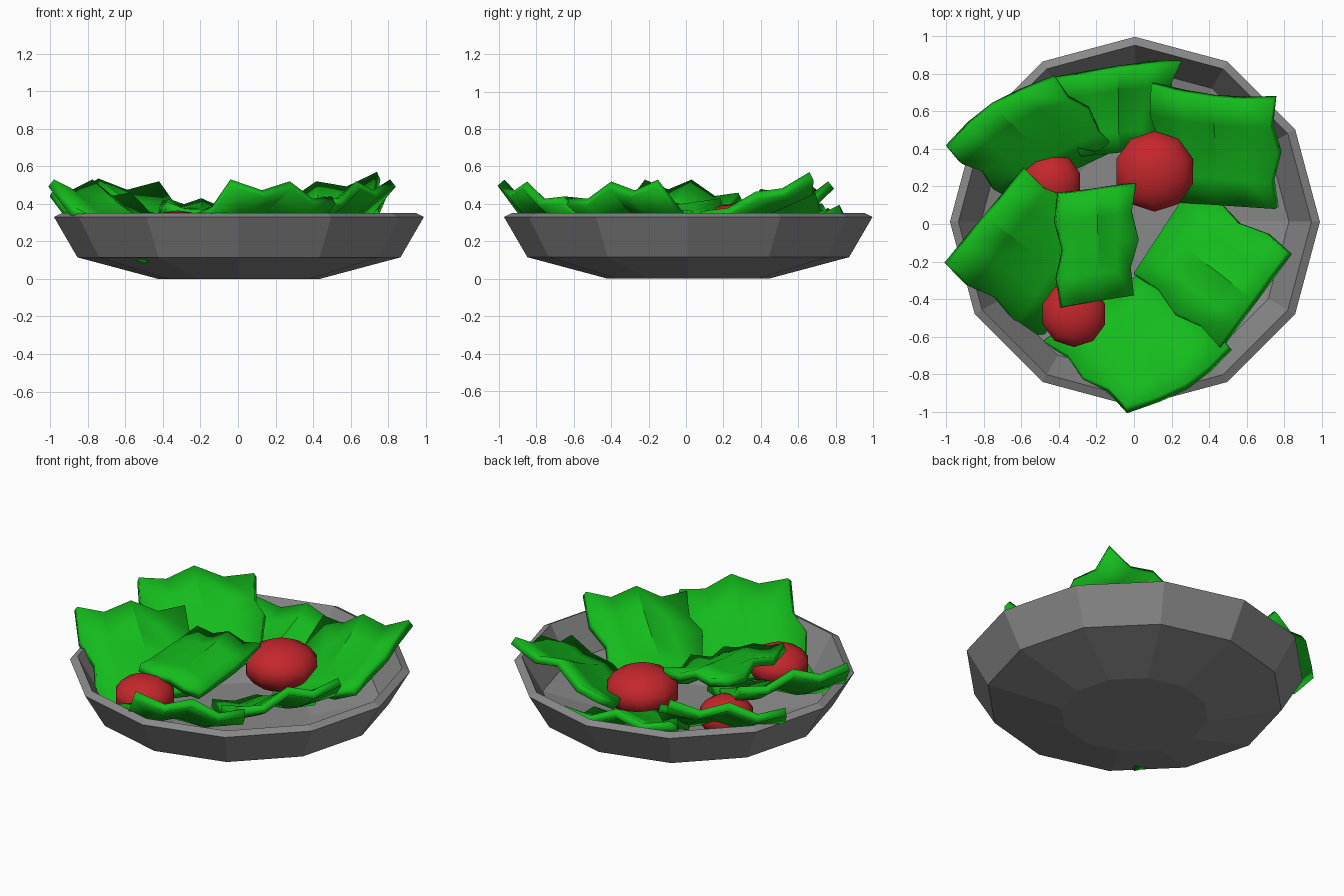
import bpy, bmesh, math
from mathutils import Vector

if "Cube" in bpy.data.objects:
    bpy.data.objects.remove(bpy.data.objects["Cube"])


def material(name, color):
    m = bpy.data.materials.new(name)
    m.diffuse_color = (*color, 1)
    m.use_nodes = True
    m.node_tree.nodes["Principled BSDF"].inputs["Base Color"].default_value = m.diffuse_color
    return m


green = material("lettuce_green", (0.007, 0.5, 0.012))
red = material("tomato_red", (0.55, 0.02, 0.025))
grey = material("bowl_grey", (0.25, 0.25, 0.25))


def add_object(name, bm, mat):
    me = bpy.data.meshes.new(name)
    bm.to_mesh(me)
    bm.free()
    ob = bpy.data.objects.new(name, me)
    bpy.context.collection.objects.link(ob)
    me.materials.append(mat)
    return ob


def smooth(ob, angle=30):
    bpy.ops.object.select_all(action='DESELECT')
    ob.select_set(True)
    bpy.context.view_layer.objects.active = ob
    bpy.ops.object.shade_smooth_by_angle(angle=math.radians(angle))


# Twelve-sided bowl, turned from a closed outer and inner profile
bm = bmesh.new()
profile = [(0.43, 0), (0.86, 0.115), (0.985, 0.33), (0.94, 0.352), (0.82, 0.14), (0.41, 0.03)]
rings = [[bm.verts.new((0.005 + r * math.cos(i * math.pi / 6),
                        0.012 + r * math.sin(i * math.pi / 6), z)) for i in range(12)]
         for r, z in profile]
for a, b in zip(rings, rings[1:]):
    for i in range(12):
        j = (i + 1) % 12
        bm.faces.new((a[i], a[j], b[j], b[i]))
bm.faces.new(rings[0][::-1])
bm.faces.new(rings[-1])
add_object("bowl", bm, grey)


# Ruffled leaf: outer edge from a to b, inner edge from d to c
def leaf(name, a, b, c, d, bulge=0.06, sag=0.04, ruffle=0.035, n=4):
    a, b, c, d = map(Vector, (a, b, c, d))
    out = ((a + b) - (c + d)) * Vector((1, 1, 0))
    out.normalize()
    side = Vector((out.y, -out.x, 0))
    bm = bmesh.new()
    grid = []
    for j in range(n + 1):
        v = j / n
        row = []
        for i in range(n + 1):
            u = i / n
            p = a.lerp(b, u).lerp(d.lerp(c, u), v)
            p += out * bulge * math.sin(math.pi * u) * (1 - v)
            p.z -= sag * math.sin(math.pi * v)
            if 0 < i < n:
                p.z += ruffle * (-1) ** i * (1 - 0.5 * v)
            # ragged side edges
            if i in (0, n) and 0 < j < n:
                p += side * 0.02 * (-1) ** j
                p.z += 0.02 * (-1) ** j
            row.append(bm.verts.new(p))
        grid.append(row)
    for j in range(n):
        for i in range(n):
            bm.faces.new((grid[j][i], grid[j][i + 1], grid[j + 1][i + 1], grid[j + 1][i]))
    bm.normal_update()
    if sum(f.normal.z for f in bm.faces) < 0:
        bmesh.ops.reverse_faces(bm, faces=bm.faces[:])
    ob = add_object(name, bm, green)
    mod = ob.modifiers.new("thickness", "SOLIDIFY")
    mod.thickness = 0.05
    mod.offset = -1
    smooth(ob)


# Lettuce leaves around the rim and one in the middle
leaf("leaf_back_left", (-0.98, 0.40, 0.48), (-0.42, 0.76, 0.52), (-0.08, 0.40, 0.20), (-0.65, 0.13, 0.19), 0.06, 0.0)
leaf("leaf_back", (-0.42, 0.76, 0.38), (0.25, 0.86, 0.34), (0.12, 0.40, 0.18), (-0.28, 0.36, 0.24), 0.01, 0.02)
leaf("leaf_back_right", (0.09, 0.73, 0.40), (0.74, 0.66, 0.57), (0.75, 0.08, 0.36), (0.15, 0.12, 0.14), -0.03, 0.02)
leaf("leaf_right", (0.81, -0.15, 0.53), (0.45, -0.65, 0.44), (0.00, -0.26, 0.22), (0.30, 0.20, 0.15), 0.0, 0.03)
leaf("leaf_front", (-0.04, -0.97, 0.53), (0.50, -0.65, 0.44), (0.05, -0.25, 0.16), (-0.48, -0.62, 0.16))
leaf("leaf_left", (-0.98, -0.22, 0.53), (-0.57, 0.28, 0.46), (-0.12, -0.05, 0.24), (-0.49, -0.61, 0.13), 0.0)
leaf("leaf_middle", (-0.40, 0.16, 0.42), (0.01, 0.21, 0.40), (0.00, -0.38, 0.31), (-0.38, -0.44, 0.41), 0.0, 0.01, 0.02)


# Tomatoes: squashed low-poly spheres
def tomato(name, center, radius, height):
    bpy.ops.mesh.primitive_uv_sphere_add(segments=10, ring_count=7, radius=1, location=center)
    ob = bpy.context.object
    ob.name = name
    ob.scale = (radius, radius, height)
    ob.data.materials.append(red)
    smooth(ob, 40)


tomato("tomato_large", (0.11, 0.28, 0.26), 0.22, 0.145)
tomato("tomato_left", (-0.44, 0.22, 0.22), 0.165, 0.12)
tomato("tomato_front", (-0.32, -0.48, 0.245), 0.18, 0.12)
